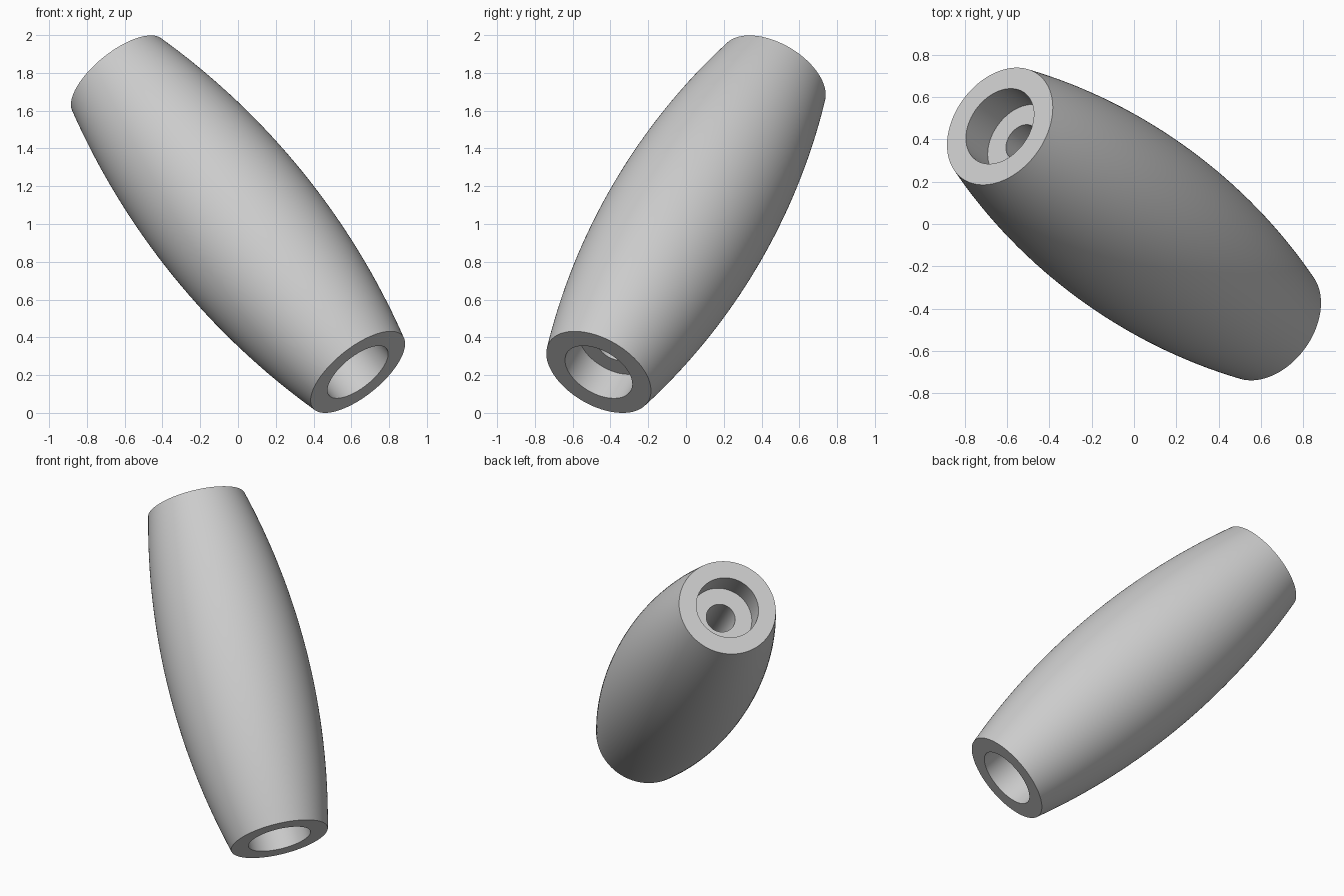
import bpy, bmesh, math
from mathutils import Vector

cube = bpy.data.objects.get("Cube")
if cube:
    bpy.data.objects.remove(cube, do_unlink=True)

SEGMENTS = 128
AXIS = Vector((-0.572, 0.417, 0.706)).normalized()
HALF = 1.109                      # half length along the axis
END_R, MID_R = 0.305, 0.44        # barrel radii
BORE_R, HOLE_R, DEPTH = 0.196, 0.091, 0.18

# Plain grey material
grey = bpy.data.materials.new("light grey")
grey.use_nodes = True
colour = (0.6, 0.6, 0.6, 1.0)
grey.diffuse_color = colour
grey.node_tree.nodes["Principled BSDF"].inputs["Base Color"].default_value = colour

# Bulging outer wall as a circular arc, bottom to top
bulge = MID_R - END_R
arc_r = (HALF ** 2 + bulge ** 2) / (2 * bulge)
steps = 32
profile = []
for i in range(steps + 1):
    h = -HALF + 2 * HALF * i / steps
    profile.append((MID_R - arc_r + math.sqrt(arc_r ** 2 - h ** 2), h))

# Counterbored recess at each end, joined by the narrow through hole
floor = HALF - DEPTH
profile += [(BORE_R, HALF), (BORE_R, floor), (HOLE_R, floor),
            (HOLE_R, -floor), (BORE_R, -floor), (BORE_R, -HALF)]

# Revolve the closed profile
bm = bmesh.new()
verts = [bm.verts.new((r, 0, h)) for r, h in profile]
edges = [bm.edges.new((verts[i - 1], v)) for i, v in enumerate(verts)]
bmesh.ops.spin(bm, geom=verts + edges, cent=(0, 0, 0), axis=(0, 0, 1),
               angle=math.tau, steps=SEGMENTS, use_merge=True)
bmesh.ops.remove_doubles(bm, verts=bm.verts, dist=1e-5)
bmesh.ops.recalc_face_normals(bm, faces=bm.faces)

# Tilt the barrel and rest it at ground height
tilt = Vector((0, 0, 1)).rotation_difference(AXIS).to_matrix()
bmesh.ops.rotate(bm, verts=bm.verts, cent=(0, 0, 0), matrix=tilt)
lowest = min(v.co.z for v in bm.verts)
bmesh.ops.translate(bm, verts=bm.verts, vec=(0, 0, -lowest))

mesh = bpy.data.meshes.new("barrel_spacer")
bm.to_mesh(mesh)
bm.free()
mesh.materials.append(grey)
barrel = bpy.data.objects.new("barrel_spacer", mesh)
bpy.context.collection.objects.link(barrel)

# Smooth walls with crisp rims
bpy.ops.object.select_all(action="DESELECT")
barrel.select_set(True)
bpy.context.view_layer.objects.active = barrel
bpy.ops.object.shade_smooth_by_angle(angle=math.radians(30))
